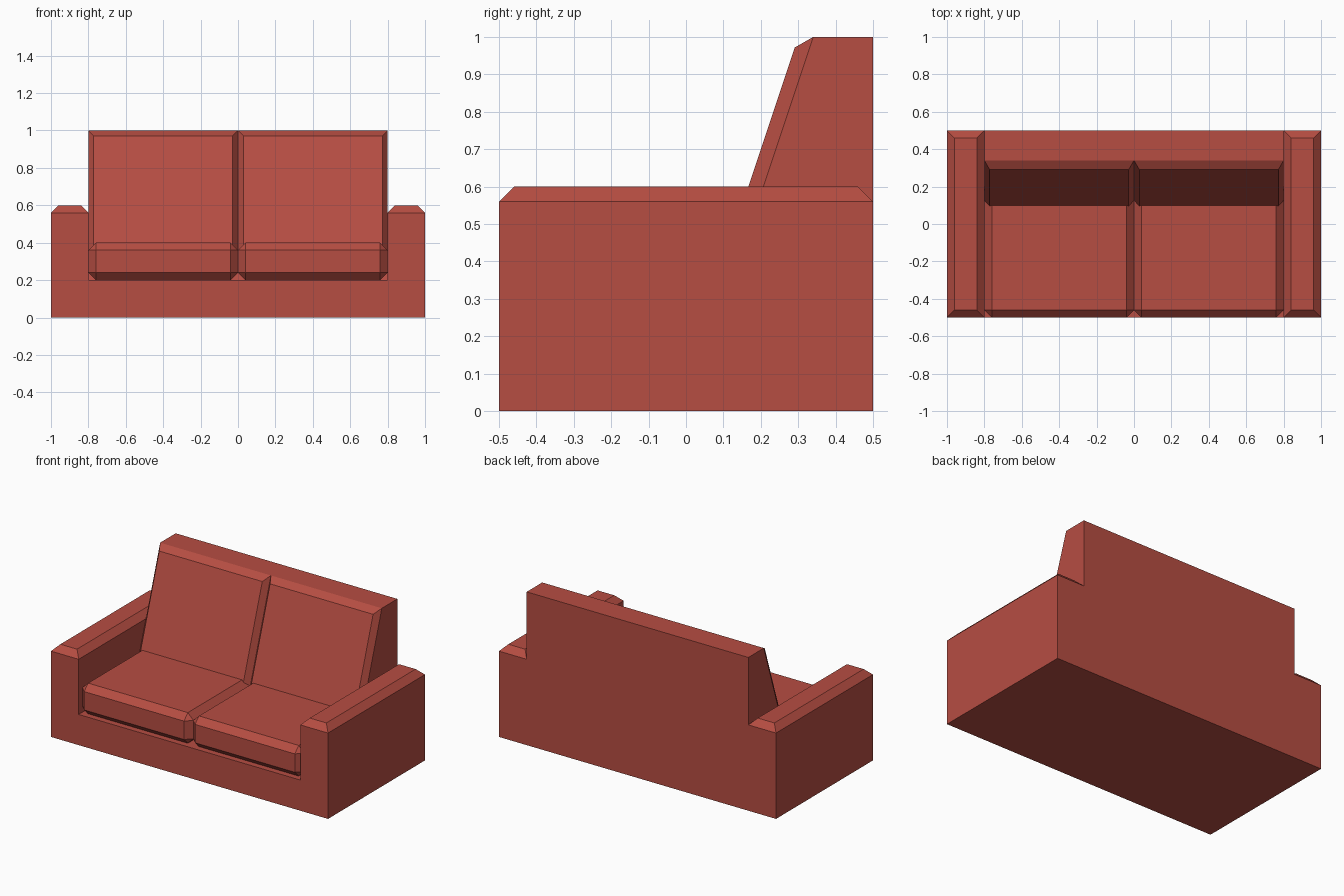
import bpy, bmesh
from mathutils import Vector

if "Cube" in bpy.data.objects:
    bpy.data.objects.remove(bpy.data.objects["Cube"])

fabric = bpy.data.materials.new("red fabric")
fabric.diffuse_color = (0.47, 0.075, 0.055, 1)
fabric.use_nodes = True
fabric.node_tree.nodes["Principled BSDF"].inputs["Base Color"].default_value = fabric.diffuse_color
BEVEL = 0.04
SLOPE = 1 / 3          # lean of the backrest, y per z


def finish(bm, name):
    bmesh.ops.recalc_face_normals(bm, faces=bm.faces)
    mesh = bpy.data.meshes.new(name)
    bm.to_mesh(mesh)
    bm.free()
    mesh.materials.append(fabric)
    ob = bpy.data.objects.new(name, mesh)
    bpy.context.collection.objects.link(ob)
    return ob


def extrude(points, offset):
    bm = bmesh.new()
    face = bm.faces.new([bm.verts.new(p) for p in points])
    new = bmesh.ops.extrude_face_region(bm, geom=[face], use_keep_orig=True)
    for v in new["geom"]:
        if isinstance(v, bmesh.types.BMVert):
            v.co += Vector(offset)
    bmesh.ops.recalc_face_normals(bm, faces=bm.faces)
    return bm


def chamfer(bm, edges):
    bmesh.ops.bevel(bm, geom=edges, offset=BEVEL, offset_type='OFFSET',
                    segments=1, profile=0.5, affect='EDGES')


# Base and arms: one U-shaped front profile, arm tops chamfered
u = [(-1, 0), (1, 0), (1, .6), (.8, .6), (.8, .2), (-.8, .2), (-.8, .6), (-1, .6)]
bm = extrude([(x, -.5, z) for x, z in u], (0, 1, 0))
chamfer(bm, [e for e in bm.edges if all(v.co.z > .59 for v in e.verts)])
finish(bm, "base_and_arms")

# Leaning backrest
side = [(.5, .2), (.5, 1), (.34, 1), (.34 - .8 * SLOPE, .2)]
finish(extrude([(-.8, y, z) for y, z in side], (1.6, 0, 0)), "backrest")

for label, x0 in (("left", -.8), ("right", 0)):
    x1 = x0 + .8
    # Seat cushion: box with chamfered edges
    bm = extrude([(x0, -.5, .2), (x1, -.5, .2), (x1, -.5, .4), (x0, -.5, .4)],
                 (0, .72, 0))
    chamfer(bm, bm.edges[:])
    finish(bm, label + "_seat_cushion")

    # Back cushion: raised panel sheared to follow the backrest
    bm = bmesh.new()
    face = bm.faces.new([bm.verts.new((x, .34, z)) for x, z in
                         ((x0, .3), (x1, .3), (x1, 1), (x0, 1))])
    bm.normal_update()
    bmesh.ops.inset_region(bm, faces=[face], thickness=BEVEL, use_boundary=True)
    for v in face.verts:
        v.co.y = .34 - BEVEL
    for v in bm.verts:
        v.co.y += (v.co.z - 1) * SLOPE
    bm.normal_update()
    ob = finish(bm, label + "_back_cushion")
    # open shell: make sure it faces forward
    if sum(p.normal.y * p.area for p in ob.data.polygons) > 0:
        ob.data.flip_normals()
